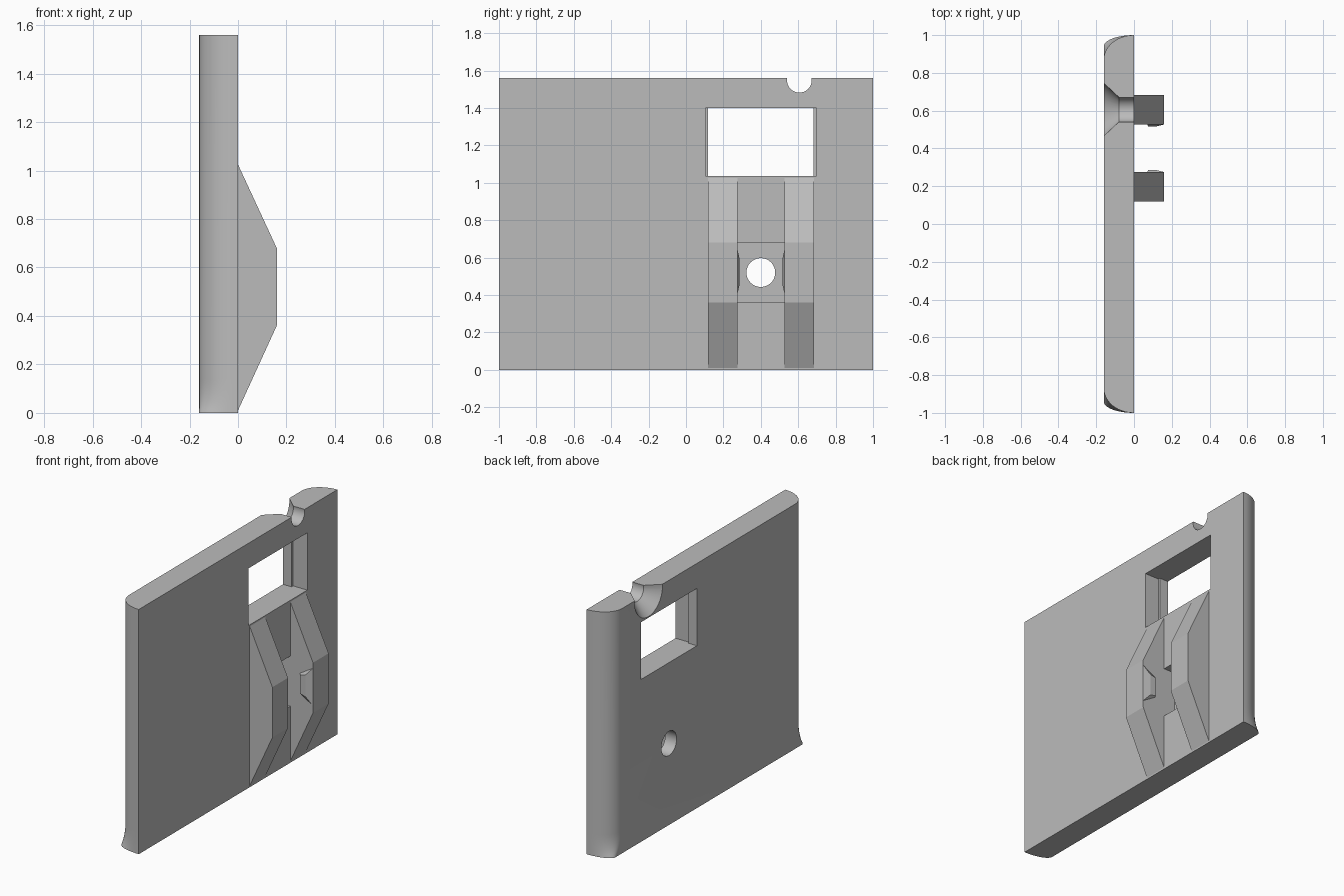
import bpy, bmesh, math

if "Cube" in bpy.data.objects:
    bpy.data.objects.remove(bpy.data.objects["Cube"])

T = 0.16       # plate thickness
H = 1.56       # plate height
grey = bpy.data.materials.new("plain grey")
grey.diffuse_color = (0.5, 0.5, 0.5, 1)
grey.use_nodes = True
grey.node_tree.nodes["Principled BSDF"].inputs["Base Color"].default_value = grey.diffuse_color


def make(name, verts, faces, material=True):
    me = bpy.data.meshes.new(name)
    me.from_pydata(verts, [], faces)
    bm = bmesh.new()
    bm.from_mesh(me)
    bmesh.ops.recalc_face_normals(bm, faces=bm.faces)
    bm.to_mesh(me)
    bm.free()
    me.materials.append(grey)
    ob = bpy.data.objects.new(name, me)
    bpy.context.collection.objects.link(ob)
    return ob


def loft(name, rings):
    """Closed solid through equal-length rings."""
    n = len(rings[0])
    verts = [p for r in rings for p in r]
    faces = [tuple(range(n)), tuple(range(len(verts) - n, len(verts)))]
    for k in range(len(rings) - 1):
        a, b = k * n, (k + 1) * n
        faces += [(a + i, a + (i + 1) % n, b + (i + 1) % n, b + i) for i in range(n)]
    return make(name, verts, faces)


def box(name, x, y, z):
    return loft(name, [[(x[0], b, c), (x[1], b, c), (x[1], d, c), (x[0], d, c)]
                       for c in z for b, d in [y]])


def lathe_x(name, y, z, stations, n=48):
    """Round cutter along x from (x, radius) stations."""
    return loft(name, [[(x, y + r * math.cos(2 * math.pi * i / n),
                         z + r * math.sin(2 * math.pi * i / n)) for i in range(n)]
                       for x, r in stations])


def cut(target, cutter):
    mod = target.modifiers.new(cutter.name, 'BOOLEAN')
    mod.operation = 'DIFFERENCE'
    mod.solver = 'EXACT'
    mod.object = cutter
    bpy.context.view_layer.objects.active = target
    bpy.ops.object.modifier_apply(modifier=mod.name)
    bpy.data.objects.remove(cutter)


def smooth(ob, degrees):
    bpy.ops.object.select_all(action='DESELECT')
    ob.select_set(True)
    bpy.context.view_layer.objects.active = ob
    bpy.ops.object.shade_smooth_by_angle(angle=math.radians(degrees))


# Plate: rounded on both side edges, flaring out towards the bottom
def plate_ring(z):
    edge = 0.87 + 0.07 * max(0, 1 - z / 0.14) ** 2
    arc = []
    for i in range(13):
        a = math.pi / 2 * i / 12
        arc.append((-T * math.sin(a), edge + (1 - edge) * math.cos(a), z))
    return arc + [(x, -y, z) for x, y, z in reversed(arc)]


plate = loft("plate", [plate_ring(z) for z in
                       (0, 0.02, 0.04, 0.06, 0.08, 0.1, 0.12, 0.14, H)])

# Window with a stepped side wall
cut(plate, box("window_cut", (-0.3, 0.2), (0.118, 0.682), (1.035, 1.4)))
cut(plate, box("window_step_cut", (-0.1, 0.2), (0.105, 0.698), (1.035, 1.4)))
# Countersunk notch in the top edge
cut(plate, lathe_x("notch_cut", 0.606, 1.548,
                   [(-0.2, 0.178), (-0.08, 0.066), (0.1, 0.066)]))
# Pocket between the rails, with a round hole through its floor
cut(plate, box("pocket_cut", (-0.08, 0.2), (0.275, 0.527), (0.36, 0.68)))
cut(plate, lathe_x("hole_cut", 0.4, 0.52, [(-0.3, 0.077), (0.1, 0.077)]))
smooth(plate, 30)

# Two rails with small snap bumps on the facing sides
PROFILE = [(0, 0.01), (T, 0.36), (T, 0.68), (0, 1.025)]
for side, outer, inner in (("left", 0.118, 0.275), ("right", 0.684, 0.527)):
    rail = loft(side + "_rail", [[(x, y, z) for x, z in PROFILE] for y in (outer, inner)])
    smooth(rail, 20)
    d = 0.011 if inner > outer else -0.011
    base = [(0.07, 0.46), (T, 0.405), (T, 0.645), (0.07, 0.59)]
    top = [(0.075, 0.465), (0.115, 0.455), (0.115, 0.595), (0.075, 0.585)]
    loft(side + "_snap_bump", [[(x, inner, z) for x, z in base],
                               [(x, inner + d, z) for x, z in top]])
